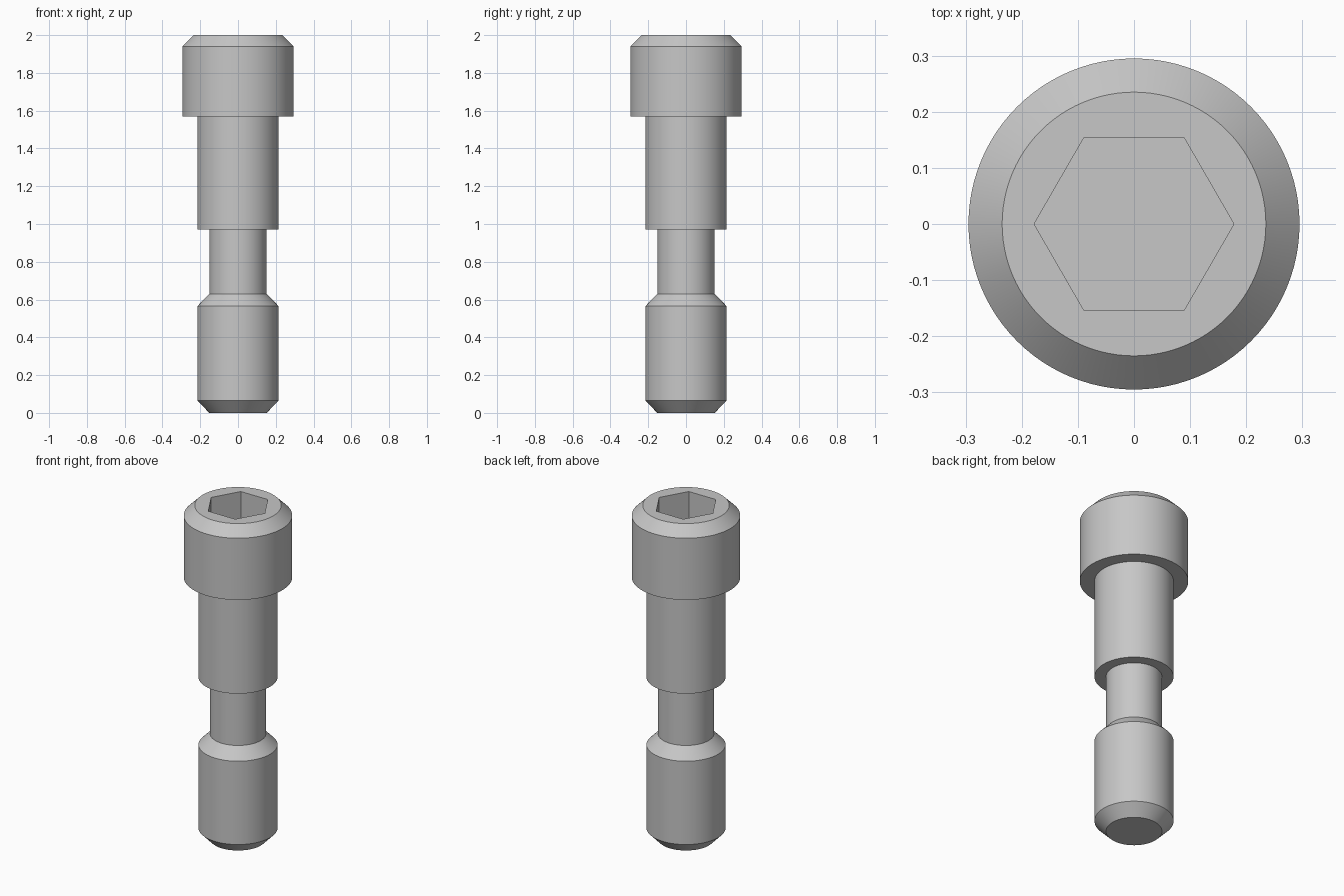
import bpy
import bmesh
from math import cos, sin, tau, radians

if "Cube" in bpy.data.objects:
    bpy.data.objects.remove(bpy.data.objects["Cube"], do_unlink=True)

SEGMENTS = 96
SOCKET_RADIUS, SOCKET_DEPTH = 0.178, 0.21

# Turned outline from the tip up to the rim of the head: (radius, height)
PROFILE = [
    (0.152, 0.0), (0.215, 0.065),    # tip chamfer
    (0.215, 0.565), (0.152, 0.63),   # lower shank and its chamfer
    (0.152, 0.97), (0.215, 0.97),    # neck
    (0.215, 1.57), (0.295, 1.57),    # upper shank
    (0.295, 1.94), (0.235, 2.0),     # head and its chamfer
]

steel = bpy.data.materials.new("grey steel")
steel.use_nodes = True
colour = (0.57, 0.57, 0.57, 1.0)
steel.diffuse_color = colour
steel.node_tree.nodes["Principled BSDF"].inputs["Base Color"].default_value = colour

bm = bmesh.new()


def ring(radius, z, sides):
    return [bm.verts.new((radius * cos(tau * i / sides),
                          radius * sin(tau * i / sides), z))
            for i in range(sides)]


def wall(lower, upper):
    n = len(lower)
    for i in range(n):
        j = (i + 1) % n
        bm.faces.new((lower[i], lower[j], upper[j], upper[i]))


def loop_edges(verts):
    return [bm.edges.get((v, verts[i - 1])) for i, v in enumerate(verts)]


# Turned body
rings = [ring(r, z, SEGMENTS) for r, z in PROFILE]
for lower, upper in zip(rings, rings[1:]):
    wall(lower, upper)
bm.faces.new(rings[0][::-1])

# Hexagonal socket
socket_rim = ring(SOCKET_RADIUS, 2.0, 6)
socket_floor = ring(SOCKET_RADIUS, 2.0 - SOCKET_DEPTH, 6)
wall(socket_rim, socket_floor)
bm.faces.new(socket_floor)

# Flat head top around the socket
bmesh.ops.triangle_fill(bm, use_beauty=True, normal=(0, 0, 1),
                        edges=loop_edges(rings[-1]) + loop_edges(socket_rim))
bmesh.ops.recalc_face_normals(bm, faces=bm.faces)

mesh = bpy.data.meshes.new("socket_head_bolt")
bm.to_mesh(mesh)
bm.free()
mesh.materials.append(steel)
bolt = bpy.data.objects.new("socket_head_bolt", mesh)
bpy.context.collection.objects.link(bolt)

bpy.ops.object.select_all(action="DESELECT")
bolt.select_set(True)
bpy.context.view_layer.objects.active = bolt
bpy.ops.object.shade_smooth_by_angle(angle=radians(30))
